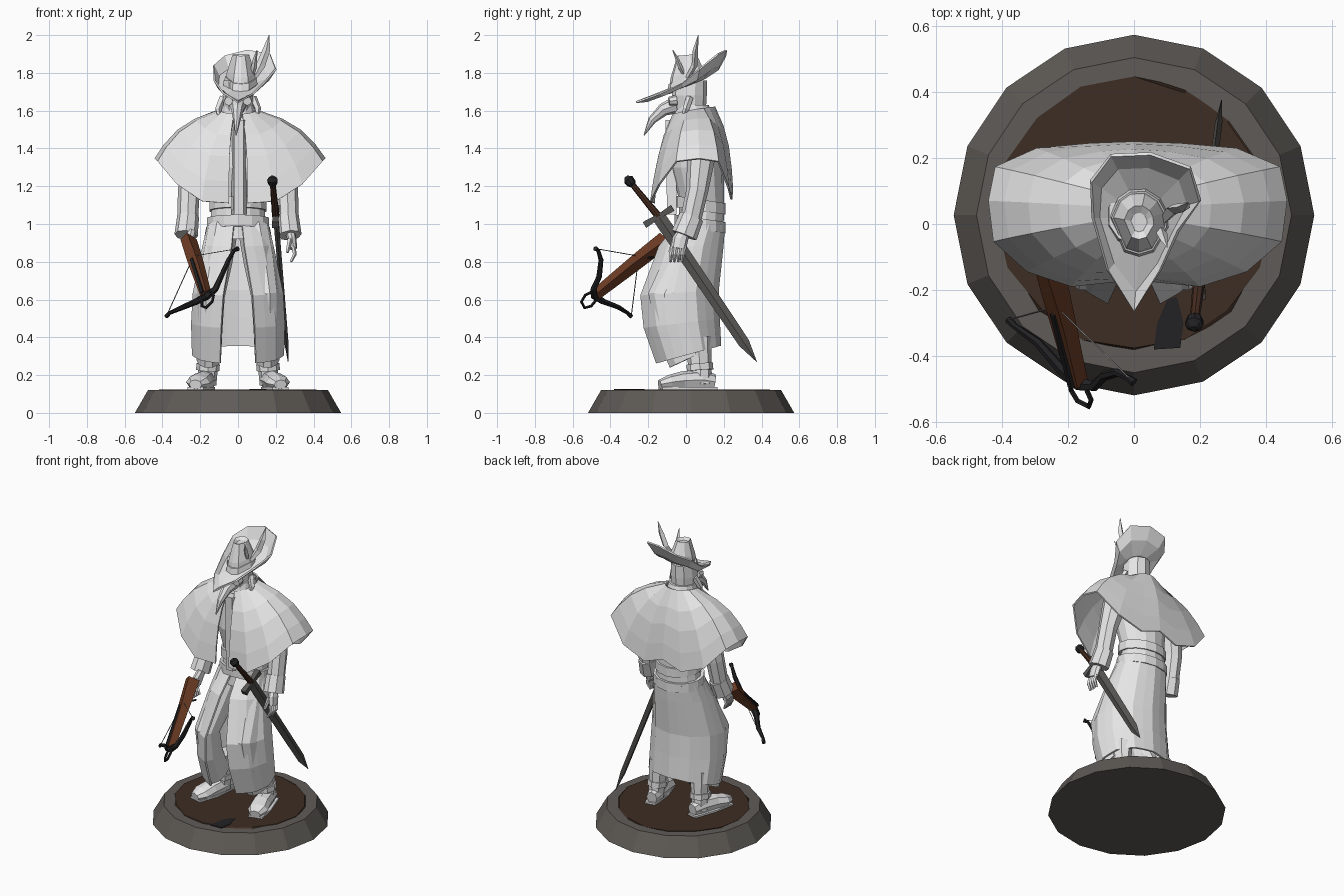
import bpy, bmesh, math, random
from mathutils import Vector as V

if "Cube" in bpy.data.objects:
    bpy.data.objects.remove(bpy.data.objects["Cube"])

random.seed(4)


def mat(name, r, g, b):
    m = bpy.data.materials.new(name)
    m.diffuse_color = (r, g, b, 1)
    m.use_nodes = True
    m.node_tree.nodes["Principled BSDF"].inputs["Base Color"].default_value = m.diffuse_color
    return m


CLOTH = mat("pale_cloth", .78, .78, .78)
STONE = mat("stone_grey", .115, .105, .095)
SOIL = mat("soil_brown", .048, .026, .017)
WOOD = mat("stock_wood", .15, .045, .018)
BLACK = mat("black_iron", .016, .016, .018)
STEEL = mat("dark_steel", .095, .092, .088)
GRIP = mat("grip_leather", .06, .025, .014)
STRING = mat("bow_string", .3, .3, .3)


def loft(name, rings, material, closed=True, caps=True, thick=0):
    """Skin a list of equal-length point rings."""
    bm = bmesh.new()
    vs = [[bm.verts.new(p) for p in r] for r in rings]
    n = len(rings[0])
    for a, b in zip(vs, vs[1:]):
        for i in range(n if closed else n - 1):
            j = (i + 1) % n
            bm.faces.new((a[i], a[j], b[j], b[i]))
    if caps and closed:
        bm.faces.new(vs[0])
        bm.faces.new(vs[-1])
    bmesh.ops.recalc_face_normals(bm, faces=bm.faces)
    me = bpy.data.meshes.new(name)
    bm.to_mesh(me)
    bm.free()
    me.materials.append(material)
    ob = bpy.data.objects.new(name, me)
    bpy.context.collection.objects.link(ob)
    if thick:
        s = ob.modifiers.new("thickness", 'SOLIDIFY')
        s.thickness = thick
        s.offset = 0
    return ob


def tube(name, pts, radii, material, n=8, ref=(1, 0, 0), box=False):
    """Sweep an ellipse (or box) along points; radii are numbers or (side, depth)."""
    pts = [V(p) for p in pts]
    if not isinstance(radii, list):
        radii = [radii] * len(pts)
    n = 4 if box else n
    rings = []
    for i, p in enumerate(pts):
        t = (pts[min(i + 1, len(pts) - 1)] - pts[max(i - 1, 0)]).normalized()
        u = (V(ref) - t * t.dot(V(ref))).normalized()
        w = t.cross(u)
        ru, rw = radii[i] if isinstance(radii[i], tuple) else (radii[i],) * 2
        k, ph = (math.sqrt(2), math.pi / 4) if box else (1, 0)
        ang = [ph + 2 * math.pi * j / n for j in range(n)]
        rings.append([p + u * math.cos(a) * ru * k + w * math.sin(a) * rw * k for a in ang])
    return loft(name, rings, material)


def oval(hw, y0, y1, z, n=14, tilt=0):
    cy, hd = (y0 + y1) / 2, (y1 - y0) / 2
    return [(hw * math.sin(2 * math.pi * i / n), cy - hd * math.cos(2 * math.pi * i / n),
             z - tilt * math.cos(2 * math.pi * i / n)) for i in range(n)]


def disc(r, z, rough=0):
    out = []
    for i in range(16):
        a, k = math.pi * i / 8, r + random.uniform(-rough, rough)
        out.append((k * math.sin(a), .027 + k * math.cos(a), z))
    return out


# Base with soil top and a dark puddle
loft("base", [disc(.546, 0), disc(.477, .12), disc(.4, .12)], STONE)
loft("soil", [disc(.415, .116, .012), disc(.41, .124, .012)], SOIL)
puddle = [(.1, -.23), (.13, -.22), (.15, -.3), (.14, -.375), (.06, -.38), (.07, -.3)]
loft("puddle", [[(x, y, z) for x, y in puddle] for z in (.122, .127)], BLACK)

# Boots, trousers and arms, mirrored
for s, side in ((1, "left"), (-1, "right")):
    def m(*pts):
        return [(s * x, y, z) for x, y, z in pts]
    tube(side + "_shoe", m((.152, .15, .165), (.165, .08, .175), (.19, -.02, .17), (.212, -.09, .16), (.225, -.14, .15)),
         [(.035, .04), (.052, .055), (.058, .05), (.065, .04), (.035, .025)], CLOTH)
    tube(side + "_boot", m((.165, .08, .15), (.158, .075, .24), (.152, .06, .4)), [(.05, .06), (.052, .06), (.062, .075)], CLOTH)
    tube(side + "_boot_strap", m((.16, .075, .225), (.158, .072, .26)), (.062, .07), CLOTH)
    tube(side + "_sole", m((.155, .16, .128), (.19, 0, .128), (.225, -.135, .128)),
         [(.035, .008), (.055, .008), (.045, .008)], CLOTH, box=True)
    tube(side + "_trouser", m((.085, .06, .97), (.115, -.02, .8), (.145, -.12, .62), (.152, -.08, .45), (.155, .0, .28)),
         [(.085, .1), (.085, .1), (.075, .085), (.07, .09), (.065, .1)], CLOTH, n=10)
    tube(side + "_sleeve", m((.17, .07, 1.52), (.225, .08, 1.35), (.26, .06, 1.18), (.268, .02, 1.0)),
         [.07, .075, .058, .055], CLOTH)
    tube(side + "_cuff", m((.264, .03, 1.04), (.275, -.01, .94)), [(.058, .065), (.062, .07)], CLOTH)
    inx = 0 if s > 0 else .03      # the right hand closes in on the stock
    px = .285 - inx
    py = -.03 if s > 0 else -.06
    tube(side + "_hand", m((px - .01, py + .02, .96), (px, py, .92), (px + .008, py - .01, .87)),
         [(.025, .03), (.025, .042), (.02, .04)], CLOTH)
    for f in range(4):
        y = py - .042 + .02 * f
        tube(side + "_finger", m((px + .008, y, .88), (px + .015, y - .005, .84), (px - .005, y - .01, .8)),
             [.012, .011, .007], CLOTH, n=5)
    tube(side + "_thumb", m((px - .01, py - .03, .92), (px - .025, py - .055, .85)), [.014, .009], CLOTH, n=5)
    tube(side + "_goggle", m((.045, -.05, 1.655), (.05, -.09, 1.65)), [.028, .023], CLOTH)
    tube(side + "_lock", m((.08, .02, 1.67), (.105, 0, 1.61), (.1, -.02, 1.55)), [.02, .018, .004], CLOTH, n=5)

# Torso, belts and buckle
loft("torso", [oval(.16, -.05, .19, .92), oval(.15, -.04, .2, 1.02), oval(.14, -.035, .2, 1.12),
               oval(.17, -.08, .2, 1.3), oval(.17, -.06, .18, 1.48), oval(.07, -.03, .12, 1.6)], CLOTH)
for name, z, hw in (("belt", .97, .168), ("upper_belt", 1.07, .155)):
    loft(name, [oval(hw, -.06, .21, z, tilt=-.02), oval(hw, -.06, .21, z + .06, tilt=-.02)], CLOTH)
loft("shirt_front", [[(-.035, -.05, z), (.045, -.05, z), (.03, -.11 + (1.56 - z) * .02, z), (-.02, -.11 + (1.56 - z) * .02, z)]
                     for z in (1.05, 1.55)], CLOTH)
for x, z, w, h in ((0, 1.14, .035, .006), (0, 1.08, .035, .006), (-.03, 1.11, .006, .035), (.03, 1.11, .006, .035)):
    tube("buckle", [(x, -.055, z), (x, -.075, z)], (w, h), CLOTH, box=True)

# Long coat skirt, open at the front and lightly pleated
rings = []
for zf, zb, hw, yf, yb, a0 in ((.99, 1.0, .158, -.05, .2, 8), (.88, .88, .185, -.14, .19, 10), (.62, .65, .232, -.245, .165, 19),
                               (.45, .5, .24, -.23, .17, 21), (.26, .355, .235, -.165, .178, 23)):
    row = []
    for i in range(21):
        a = math.radians(a0 + (360 - 2 * a0) * i / 20)
        k = 1 + .015 * (-1) ** i
        f = (1 - math.cos(a)) / 2
        row.append((hw * k * math.sin(a), (yf + yb) / 2 - (yb - yf) / 2 * k * math.cos(a), zf + (zb - zf) * f))
    rings.append(row)
loft("coat_skirt", rings, CLOTH, closed=False, thick=.012)

# Shoulder cape: neck oval blended to a drooping hem
hem = [(.05, -.17, 1.11), (.2, -.185, 1.12), (.34, -.14, 1.21), (.445, -.05, 1.33), (.46, .07, 1.345),
       (.44, .17, 1.33), (.31, .225, 1.19), (.14, .24, 1.13), (0, .245, 1.18)]
full = hem + [(-x * .95, y, z) for x, y, z in reversed(hem[:-1])]
rings = []
for t in (0, .3, .55, .8, 1):
    row = []
    for i, (x, y, z) in enumerate(full):
        a = math.radians(14 + (360 - 28) * i / (len(full) - 1))
        neck = V((.095 * math.sin(a), .04 - .11 * math.cos(a), 1.6 - .02 * math.cos(a)))
        b = math.sin(math.pi * t)
        row.append(neck.lerp(V((x, y, z)), t) + V((.035 * math.sin(a), -.02 * math.cos(a), .035)) * b)
    rings.append(row)
loft("shoulder_cape", rings, CLOTH, closed=False, thick=.01)
loft("collar", [oval(.1, -.07, .15, 1.56), oval(.085, -.05, .12, 1.63)], CLOTH)

# Head and beaked mask
loft("head", [oval(.06, -.03, .1, 1.54, 10), oval(.078, -.06, .105, 1.6, 10), oval(.085, -.075, .11, 1.68, 10),
              oval(.08, -.06, .11, 1.76, 10)], CLOTH)
tube("beak", [(0, -.04, 1.635), (-.003, -.12, 1.605), (-.006, -.18, 1.55), (-.01, -.222, 1.47)],
     [(.05, .048), (.033, .034), (.02, .022), (.003, .003)], CLOTH)

# Hat: tilted brim with upturned back, tapered crown, feathers
outer = [(0, -.265, 1.645), (.08, -.14, 1.69), (.135, -.02, 1.745), (.2, .07, 1.82), (.17, .17, 1.9), (.05, .213, 1.92),
         (-.07, .208, 1.89), (-.13, .13, 1.84), (-.125, .02, 1.76), (-.08, -.14, 1.695)]


def crown(r, z, slope):
    out = []
    for x, y, _ in outer:
        a = math.atan2(y, x)
        out.append(V((.015 + r * math.cos(a), .005 + r * 1.15 * math.sin(a), z + slope * r * math.sin(a))))
    return out


inner = crown(.085, 1.735, .45)
mid = [a.lerp(V(b), .65) + V((0, 0, -.03 if b[1] > 0 else -.012)) for a, b in zip(inner, outer)]
loft("hat_brim", [inner, mid, outer], CLOTH, caps=False, thick=.01)
loft("hat_crown", [inner, crown(.075, 1.8, .35), crown(.045, 1.895, .1), crown(.025, 1.88, .1)], CLOTH)
loft("hat_band", [crown(.09, 1.745, .45), crown(.084, 1.775, .4)], CLOTH)
tube("large_feather", [(.08, .0, 1.76), (.12, .045, 1.84), (.15, .05, 1.92), (.165, .065, 2.0)],
     [(.01, .01), (.024, .016), (.02, .014), (.002, .002)], CLOTH, n=4)
tube("small_feather", [(.07, 0, 1.77), (.085, -.03, 1.83), (.09, -.045, 1.87), (.1, -.07, 1.92)],
     [(.008, .008), (.016, .012), (.012, .01), (.002, .002)], CLOTH, n=4)

# Sword hanging at the left hip
guard = V((.2, -.145, 1.04))
tip = V((.265, .375, .27))
pommel = V((.182, -.305, 1.235))
tube("sword_blade", [guard, guard.lerp(tip, .1), guard.lerp(tip, .87), tip],
     [(.014, .036), (.014, .036), (.011, .03), (.001, .001)], STEEL, n=4)
across = V((.02, .83, .5)) * .09
tube("sword_guard", [guard - across, guard, guard + across], [(.018, .018), (.014, .012), (.018, .018)], STEEL, box=True)
tube("sword_grip", [guard, guard.lerp(pommel, .85)], [.02, .015], GRIP, n=8)
tube("sword_pommel", [guard.lerp(pommel, k) for k in (.82, .9, 1.0, 1.08)], [.012, .026, .028, .01], BLACK)

# Crossbow held in the right hand
wide = (.68, -.34, .65)
butt, nose = V((-.262, -.11, .92)), V((-.17, -.48, .625))
up = (nose - butt).cross(V(wide)).normalized()
up = up if up.z > 0 else -up
tube("crossbow_stock", [butt, butt.lerp(nose, .3), butt.lerp(nose, .5), nose],
     [(.026, .036), (.03, .03), (.03, .026), (.022, .022)], WOOD, ref=wide, box=True)
tube("crossbow_rail", [butt.lerp(nose, .4) + up * .026, nose + up * .026], (.009, .008), BLACK, ref=wide, box=True)
tip_a, tip_b = (0, -.48, .87), (-.38, -.29, .51)
tube("crossbow_bow", [tip_b, (-.36, -.31, .53), (-.29, -.36, .56), (-.22, -.44, .59), (-.165, -.485, .62), (-.12, -.49, .655),
                      (-.09, -.46, .72), (-.05, -.45, .81), (-.02, -.465, .86), tip_a],
     [.012, .01, .014, .017, .022, .017, .015, .013, .01, .014], BLACK, n=6, ref=(.2, .7, .6))
nock = (-.235, -.25, .83)
tube("crossbow_string", [tip_a, nock], .0025, STRING, n=4, ref=(0, 1, 1))
tube("crossbow_string", [nock, tip_b], .0025, STRING, n=4, ref=(0, 1, 0))
d, w = (nose - butt).normalized(), V(wide)
tube("crossbow_stirrup", [nose - w * .03, nose - w * .045 + d * .05, nose - w * .025 + d * .085,
                          nose + w * .025 + d * .085, nose + w * .045 + d * .05, nose + w * .03],
     .008, BLACK, n=5, ref=up)
trig = butt.lerp(nose, .3)
tube("crossbow_trigger", [trig - up * .02, trig - up * .06 - d * .03], .006, BLACK, n=5)
